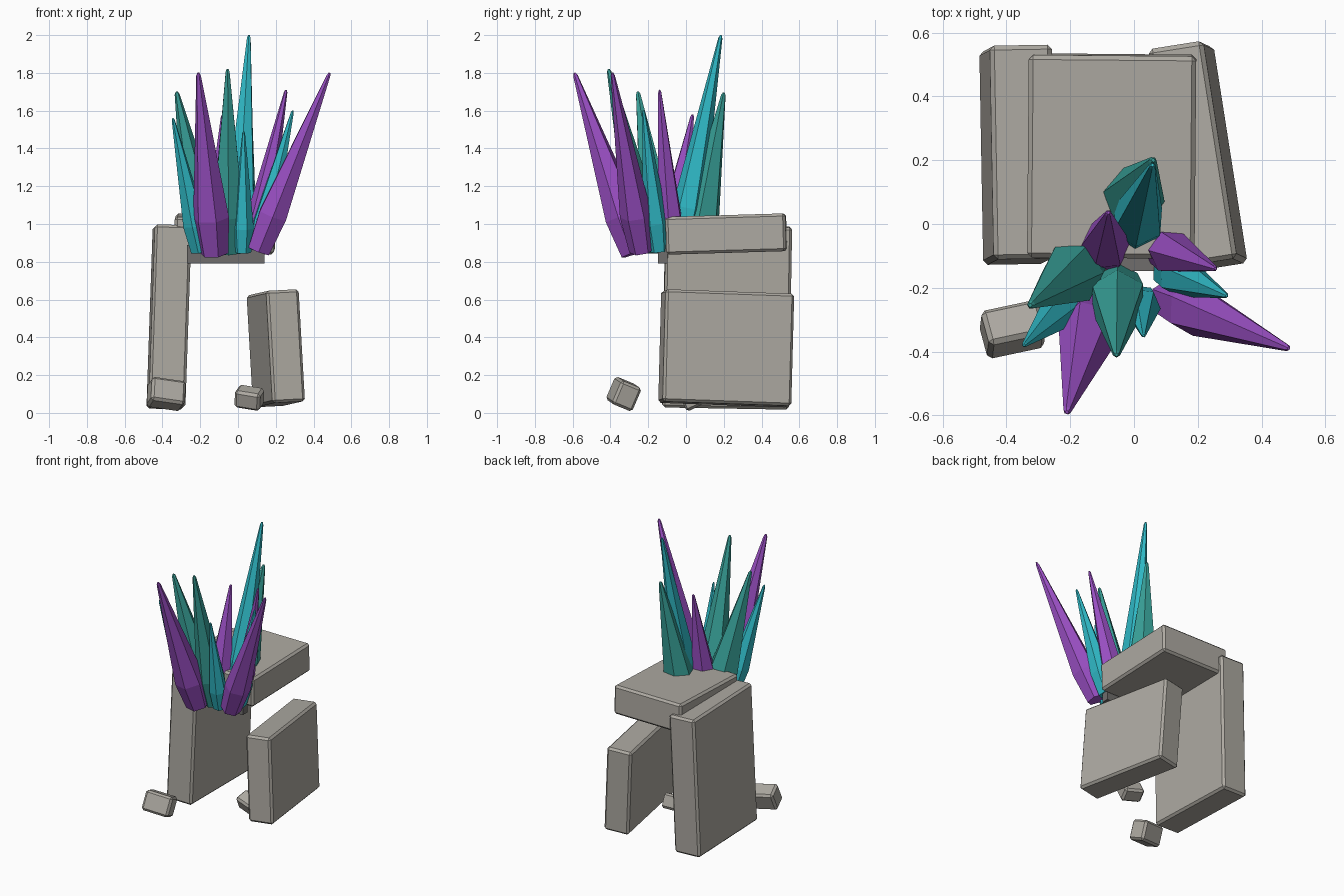
import bpy, bmesh
from math import radians
from mathutils import Vector, Matrix, Euler

if "Cube" in bpy.data.objects:
    bpy.data.objects.remove(bpy.data.objects["Cube"])


def material(name, rgb):
    m = bpy.data.materials.new(name)
    m.diffuse_color = (*rgb, 1)
    m.use_nodes = True
    m.node_tree.nodes["Principled BSDF"].inputs["Base Color"].default_value = m.diffuse_color
    return m


STONE = material("stone", (0.42, 0.40, 0.36))
DARK = material("dark_stone", (0.16, 0.155, 0.15))
PURPLE = material("purple", (0.33, 0.08, 0.56))
TEAL = material("teal", (0.04, 0.36, 0.32))
CYAN = material("cyan", (0.03, 0.50, 0.58))


def finish(name, bm, mat):
    bmesh.ops.recalc_face_normals(bm, faces=bm.faces)
    me = bpy.data.meshes.new(name)
    bm.to_mesh(me)
    bm.free()
    me.materials.append(mat)
    ob = bpy.data.objects.new(name, me)
    bpy.context.collection.objects.link(ob)
    return ob


def block(name, centre, size, rot=(0, 0, 0), bevel=0.014, mat=STONE):
    bm = bmesh.new()
    bmesh.ops.create_cube(bm, size=1, matrix=Matrix.Diagonal((*size, 1)))
    if bevel:
        bmesh.ops.bevel(bm, geom=bm.edges[:], offset=bevel, segments=1,
                        affect='EDGES', profile=0.5)
    ob = finish(name, bm, mat)
    ob.location = centre
    ob.rotation_euler = Euler([radians(a) for a in rot])
    return ob


def crystal(name, base, tip, r, mat, sides=6, spin=0.0):
    # narrow foot, wide shoulder, long taper to a blunt tip
    base, tip = Vector(base), Vector(tip)
    axis = tip - base
    turn = axis.to_track_quat('Z', 'Y')
    bm = bmesh.new()
    rings = []
    for t, k in ((0, 0.78), (0.2, 1.0), (0.985, 0.13), (1, 0.06)):
        ring = []
        for i in range(sides):
            p = Matrix.Rotation(radians(spin + 360 * i / sides), 3, 'Z') @ Vector((r * k, 0, 0))
            ring.append(bm.verts.new(base + axis * t + turn @ p))
        rings.append(ring)
    for a, b in zip(rings, rings[1:]):
        for i in range(sides):
            j = (i + 1) % sides
            bm.faces.new((a[i], a[j], b[j], b[i]))
    bm.faces.new(rings[0][::-1])
    bm.faces.new(rings[-1])
    return finish(name, bm, mat)


# standing slabs and the capstone
block("left_slab", (-0.365, 0.217, 0.508), (0.195, 0.67, 0.965), (-1, 2, 1))
block("right_slab", (0.2, 0.213, 0.342), (0.175, 0.69, 0.595), (-2, -3, 9))
block("capstone", (-0.07, 0.213, 0.947), (0.525, 0.635, 0.2), (1.7, 0, -0.5))

# dark ledge under the crystals
block("crystal_ledge", (-0.065, -0.122, 0.84), (0.41, 0.05, 0.1), bevel=0, mat=DARK)

# loose stones
block("front_stone", (-0.38, -0.33, 0.1), (0.185, 0.12, 0.135), (-22, 8, 12))
block("inner_stone", (0.06, 0.04, 0.08), (0.14, 0.1, 0.1), (25, 9, -14))

# crystal cluster: base, tip, radius, colour
cluster = [
    ((-0.125, -0.27, 0.845), (-0.21, -0.59, 1.80), 0.098, PURPLE),
    ((0.11, -0.235, 0.86), (0.485, -0.39, 1.80), 0.085, PURPLE),
    ((0.08, -0.075, 0.87), (0.255, -0.14, 1.71), 0.07, PURPLE),
    ((-0.09, -0.09, 0.87), (-0.08, 0.035, 1.58), 0.08, PURPLE),
    ((-0.05, -0.19, 0.85), (-0.055, -0.41, 1.82), 0.092, TEAL),
    ((-0.16, -0.13, 0.86), (-0.325, -0.255, 1.70), 0.1, TEAL),
    ((-0.015, 0.055, 0.87), (0.06, 0.20, 1.695), 0.098, TEAL),
    ((0.0, -0.03, 0.86), (0.058, 0.185, 2.0), 0.085, CYAN),
    ((-0.2, -0.24, 0.855), (-0.345, -0.38, 1.56), 0.065, CYAN),
    ((0.105, -0.145, 0.86), (0.29, -0.225, 1.60), 0.068, CYAN),
    ((0.025, -0.235, 0.85), (0.03, -0.35, 1.49), 0.058, CYAN),
]
for n, (base, tip, r, mat) in enumerate(cluster):
    crystal(f"crystal_{n + 1}", base, tip, r, mat, spin=n * 23)
